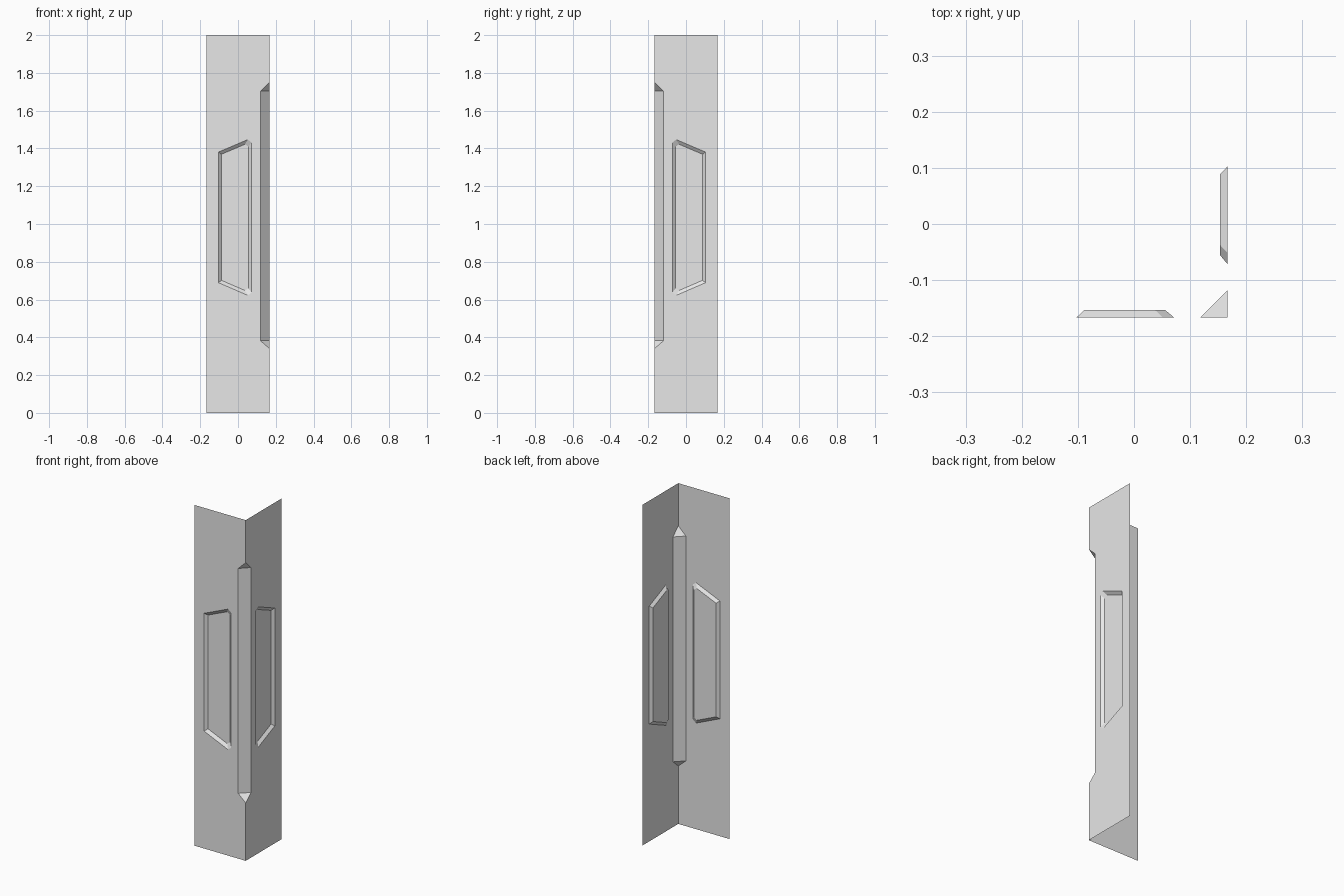
import bpy, bmesh
from mathutils import Vector

cube = bpy.data.objects.get("Cube")
if cube:
    bpy.data.objects.remove(cube, do_unlink=True)

grey = bpy.data.materials.new("light_grey")
grey.use_nodes = True
colour = (0.8, 0.8, 0.8, 1.0)
grey.diffuse_color = colour
grey.node_tree.nodes["Principled BSDF"].inputs["Base Color"].default_value = colour

W = 0.167          # half width of each wall
DEPTH = 0.014      # recess depth of the panels
CUT = 0.118        # where the corner bevel meets a wall
H = 2.0


def on_front(x, z, depth=0.0):
    return Vector((x, -W + depth, z))


def on_side(x, z, depth=0.0):
    """The same spot mirrored over the corner diagonal."""
    return Vector((W - depth, -x, z))


def finish(name, bm, outward):
    """Turn all faces outward and make the object."""
    bm.normal_update()
    for f in bm.faces:
        if f.normal.dot(outward) < 0:
            f.normal_flip()
    mesh = bpy.data.meshes.new(name)
    bm.to_mesh(mesh)
    bm.free()
    mesh.materials.append(grey)
    bpy.context.collection.objects.link(bpy.data.objects.new(name, mesh))


def loop_edges(bm, points):
    verts = [bm.verts.new(p) for p in points]
    return [bm.edges.new((v, verts[i - 1])) for i, v in enumerate(verts)]


# Wall outline, notched at the corner, and the panel's rim and floor
outline = [(-W, 0), (W, 0), (W, 0.34), (CUT, 0.383), (CUT, 1.703), (W, 1.75), (W, H), (-W, H)]
rim = [(-0.103, 0.689), (0.052, 0.622), (0.072, 0.638),
       (0.072, 1.432), (0.052, 1.447), (-0.103, 1.381)]
floor = [(-0.088, 0.702), (0.037, 0.648), (0.055, 0.66),
         (0.055, 1.41), (0.037, 1.422), (-0.088, 1.369)]

for side, place, outward in (("front", on_front, Vector((0, -1, 0))),
                             ("side", on_side, Vector((1, 0, 0)))):
    # Flat wall sheet with the panel opening
    bm = bmesh.new()
    edges = loop_edges(bm, [place(*p) for p in outline])
    edges += loop_edges(bm, [place(*p) for p in rim])
    bmesh.ops.triangle_fill(bm, use_beauty=True, edges=edges, normal=outward)
    finish(side + "_wall", bm, outward)

    # Recessed panel with sloping borders
    bm = bmesh.new()
    outer = [bm.verts.new(place(*p)) for p in rim]
    inner = [bm.verts.new(place(*p, DEPTH)) for p in floor]
    bm.faces.new(inner)
    for i in range(len(rim)):
        bm.faces.new((outer[i - 1], outer[i], inner[i], inner[i - 1]))
    finish(side + "_panel", bm, outward)

# Corner bevel with a pointed stop at each end
bm = bmesh.new()
tip_low, low, high, tip_high = outline[2:6]
fl, fh, sl, sh = [bm.verts.new(place(*p)) for place in (on_front, on_side) for p in (low, high)]
bm.faces.new((fl, sl, sh, fh))
bm.faces.new((fl, sl, bm.verts.new(on_front(*tip_low))))
bm.faces.new((fh, sh, bm.verts.new(on_front(*tip_high))))
finish("corner_bevel", bm, Vector((1, -1, 0)))
